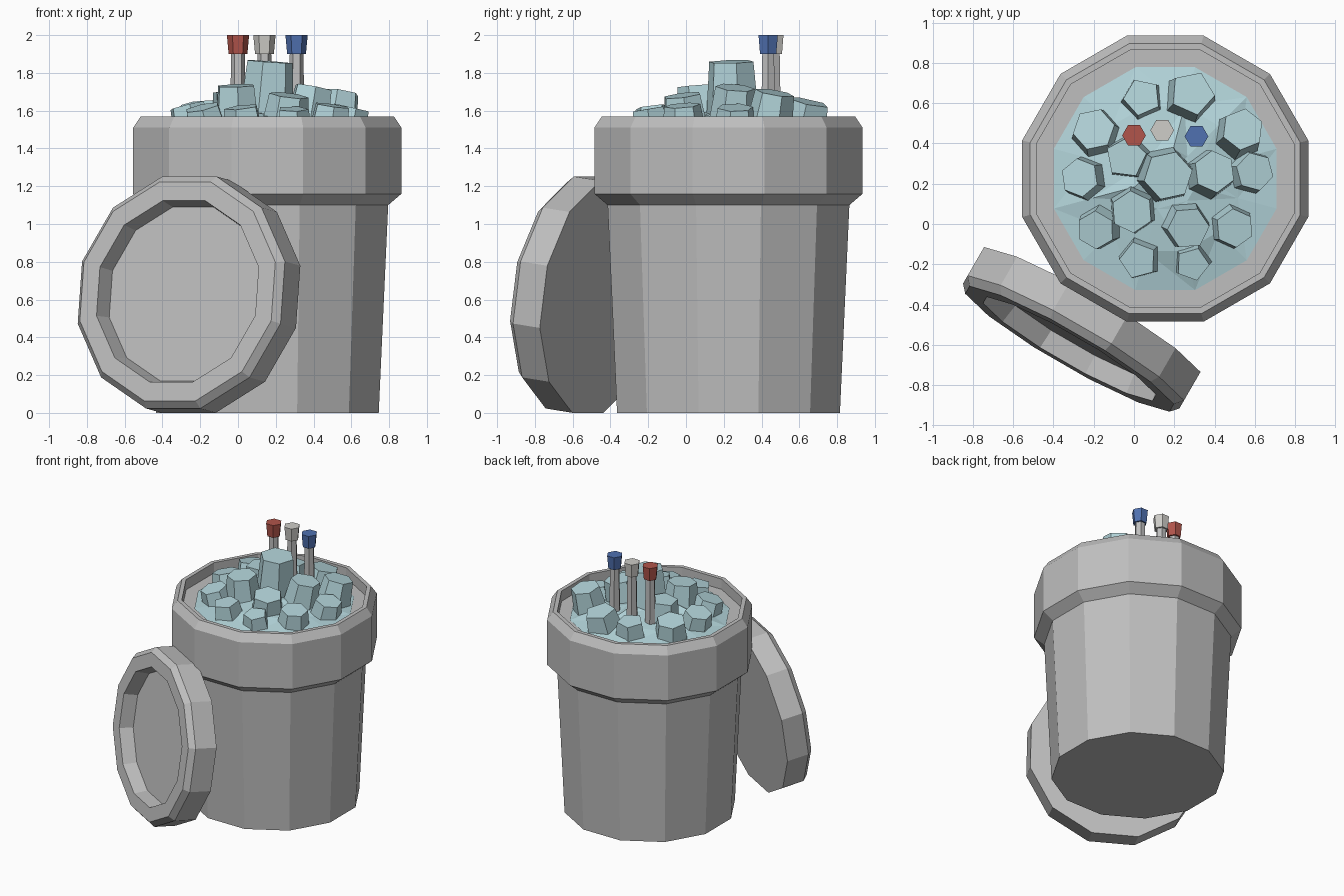
import bpy, bmesh, math, random
from mathutils import Matrix, Vector

random.seed(4)
if "Cube" in bpy.data.objects:
    bpy.data.objects.remove(bpy.data.objects["Cube"])


def material(name, rgb):
    m = bpy.data.materials.new(name)
    m.use_nodes = True
    m.diffuse_color = (*rgb, 1)
    m.node_tree.nodes["Principled BSDF"].inputs["Base Color"].default_value = (*rgb, 1)
    return m


grey = material("grey", (0.52, 0.52, 0.52))
ice = material("ice blue", (0.45, 0.66, 0.70))
white = material("off white", (0.62, 0.61, 0.58))
red = material("red", (0.44, 0.09, 0.07))
blue = material("blue", (0.08, 0.165, 0.44))


def lathe(name, profile, sides, mat, matrix, turn=0.0, jitter=0.0):
    """Closed faceted solid from (apothem, height) pairs, bottom to top."""
    bm = bmesh.new()
    rings = []
    for n, (apothem, z) in enumerate(profile):
        r = apothem / math.cos(math.pi / sides)
        ring = []
        for i in range(sides):
            a = turn + math.tau * (i + 0.5) / sides
            wobble = random.uniform(-jitter, jitter) if n else 0
            ring.append(bm.verts.new((r * math.cos(a), r * math.sin(a), z + wobble)))
        rings.append(ring)
    for low, high in zip(rings, rings[1:]):
        for i in range(sides):
            j = (i + 1) % sides
            bm.faces.new((low[i], low[j], high[j], high[i]))
    bm.faces.new(rings[0][::-1])
    bm.faces.new(rings[-1])
    if jitter:
        bmesh.ops.triangulate(bm, faces=bm.faces[:])
    bm.transform(matrix)
    me = bpy.data.meshes.new(name)
    bm.to_mesh(me)
    bm.free()
    me.materials.append(mat)
    ob = bpy.data.objects.new(name, me)
    bpy.context.collection.objects.link(ob)
    return ob


# Bucket with a thick chamfered collar and a sunken ledge
centre = Vector((0.155, 0.225, 0))
place = Matrix.Translation(centre)
lathe("bucket", [(0.59, 0), (0.64, 1.1), (0.71, 1.16), (0.71, 1.51), (0.67, 1.57),
                 (0.64, 1.57), (0.64, 1.49), (0.55, 1.49)], 12, grey, place)

# Low mound of ice filling the bucket
lathe("ice_mound", [(0.553, 1.495), (0.36, 1.545), (0.15, 1.60)], 12, ice, place, jitter=0.025)

# Ice chunks: x, y, radius, top height
chunks = [
    (0.04, 0.63, 0.10, 1.64), (0.29, 0.65, 0.12, 1.66), (-0.20, 0.47, 0.12, 1.65),
    (0.54, 0.47, 0.12, 1.71), (-0.04, 0.33, 0.11, 1.71), (0.17, 0.24, 0.14, 1.86),
    (0.40, 0.26, 0.12, 1.73), (0.60, 0.26, 0.11, 1.63), (-0.27, 0.23, 0.11, 1.64),
    (-0.01, 0.06, 0.12, 1.74), (-0.19, -0.03, 0.11, 1.63), (0.27, -0.02, 0.12, 1.69),
    (0.50, -0.02, 0.11, 1.64), (0.02, -0.18, 0.10, 1.63), (0.29, -0.20, 0.09, 1.62),
]
for n, (x, y, r, top) in enumerate(chunks):
    out = Vector((x, y, 0)) - centre
    axis = Vector((0, 0, 1)) + out * 0.45
    axis += Vector((random.uniform(-0.08, 0.08), random.uniform(-0.08, 0.08), 0))
    tilt = axis.to_track_quat("Z", "Y").to_matrix().to_4x4()
    height = top - 1.46
    drop = r * 0.6 * out.length * 0.45
    lathe(f"ice_chunk_{n + 1}", [(r * 0.95, -height), (r * 0.76, 0)], random.choice((5, 6, 6)), ice,
          Matrix.Translation((x, y, top - drop)) @ tilt, turn=random.uniform(0, 1))

# Capped tubes standing in the ice
for name, x, y, mat in (("red", 0.0, 0.44, red), ("white", 0.14, 0.465, white),
                        ("blue", 0.31, 0.435, blue)):
    spot = Matrix.Translation((x, y, 0))
    turn = math.pi / 6
    lathe(name + "_tube", [(0.038, 1.48), (0.031, 1.91)], 6, grey, spot, turn)
    lathe(name + "_tube_cap", [(0.043, 1.90), (0.051, 2.0)], 6, mat, spot, turn)

# Lid leaning on the bucket, its hollow underside facing outward
lean = math.radians(8)
face = Vector((-0.5 * math.cos(lean), -0.866 * math.cos(lean), math.sin(lean)))
side = Vector((0.866, -0.5, 0))
up = face.cross(side)
basis = Matrix((side, up, face)).transposed().to_4x4()
lathe("lid", [(0.62, -0.205), (0.62, -0.04), (0.585, 0), (0.485, 0), (0.465, -0.10)], 12, grey,
      Matrix.Translation((-0.32, -0.62, 0.643)) @ basis)
